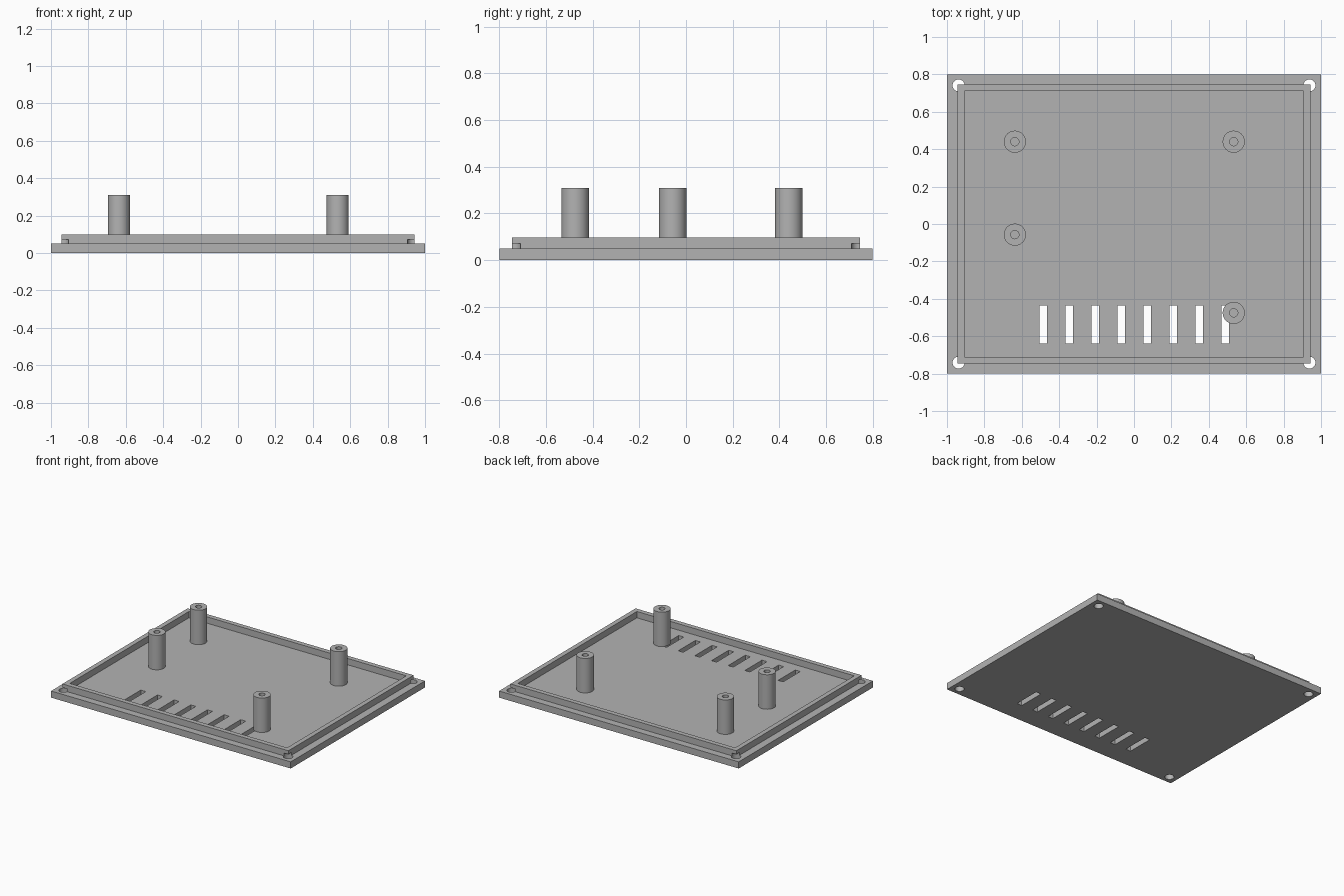
import bpy, bmesh, math

cube = bpy.data.objects.get("Cube")
if cube:
    bpy.data.objects.remove(cube, do_unlink=True)

grey = bpy.data.materials.new("plastic_grey")
grey.use_nodes = True
colour = (0.45, 0.45, 0.45, 1)
grey.diffuse_color = colour
grey.node_tree.nodes["Principled BSDF"].inputs["Base Color"].default_value = colour


def rect(hx, hy, z, cx=0, cy=0):
    return [(cx + sx * hx, cy + sy * hy, z)
            for sx, sy in ((-1, -1), (1, -1), (1, 1), (-1, 1))]


def circle(r, z, cx, cy, n=40):
    return [(cx + r * math.cos(math.tau * i / n),
             cy + r * math.sin(math.tau * i / n), z) for i in range(n)]


def loft(bm, loops):
    """Join stacked loops with side faces and cap both ends."""
    rings = [[bm.verts.new(p) for p in loop] for loop in loops]
    n = len(rings[0])
    for a, b in zip(rings, rings[1:]):
        for i in range(n):
            j = (i + 1) % n
            bm.faces.new((a[i], a[j], b[j], b[i]))
    bm.faces.new(rings[0][::-1])
    bm.faces.new(rings[-1])


def finish(bm, name):
    bmesh.ops.recalc_face_normals(bm, faces=bm.faces)
    mesh = bpy.data.meshes.new(name)
    bm.to_mesh(mesh)
    bm.free()
    mesh.materials.append(grey)
    obj = bpy.data.objects.new(name, mesh)
    bpy.context.collection.objects.link(obj)
    return obj


def smooth(obj):
    bpy.ops.object.select_all(action="DESELECT")
    obj.select_set(True)
    bpy.context.view_layer.objects.active = obj
    bpy.ops.object.shade_smooth_by_angle(angle=math.radians(30))


FLOOR = 0.05

# Lid plate with raised rim, stepping from the underside to the inner floor
bm = bmesh.new()
loft(bm, [rect(1, 0.8, 0), rect(1, 0.8, FLOOR),
          rect(0.943, 0.746, FLOOR), rect(0.943, 0.746, 0.098),
          rect(0.907, 0.71, 0.098), rect(0.907, 0.71, FLOOR)])
lid = finish(bm, "lid_plate")

# Cutters: corner screw holes that notch the rim, and the row of vents
bm = bmesh.new()
for sx in (-1, 1):
    for sy in (-1, 1):
        loft(bm, [circle(0.032, z, sx * 0.938, sy * 0.741) for z in (-0.05, 0.071)])
for i in range(8):
    loft(bm, [rect(0.021, 0.102, z, -0.485 + i * 0.139, -0.538) for z in (-0.05, 0.071)])
cutter = finish(bm, "hole_cutter")

mod = lid.modifiers.new("holes", "BOOLEAN")
mod.operation = "DIFFERENCE"
mod.solver = "EXACT"
mod.object = cutter
bpy.context.view_layer.objects.active = lid
bpy.ops.object.modifier_apply(modifier=mod.name)
bpy.data.objects.remove(cutter, do_unlink=True)
smooth(lid)

# Standoffs with blind screw holes
spots = {"back_right": (-0.637, 0.44), "back_left": (0.533, 0.44),
         "middle_right": (-0.637, -0.057), "front_left": (0.533, -0.475)}
for label, (x, y) in spots.items():
    bm = bmesh.new()
    loft(bm, [circle(r, z, x, y) for r, z in
              ((0.059, FLOOR), (0.059, 0.31), (0.022, 0.31), (0.022, FLOOR + 0.005))])
    smooth(finish(bm, label + "_standoff"))
